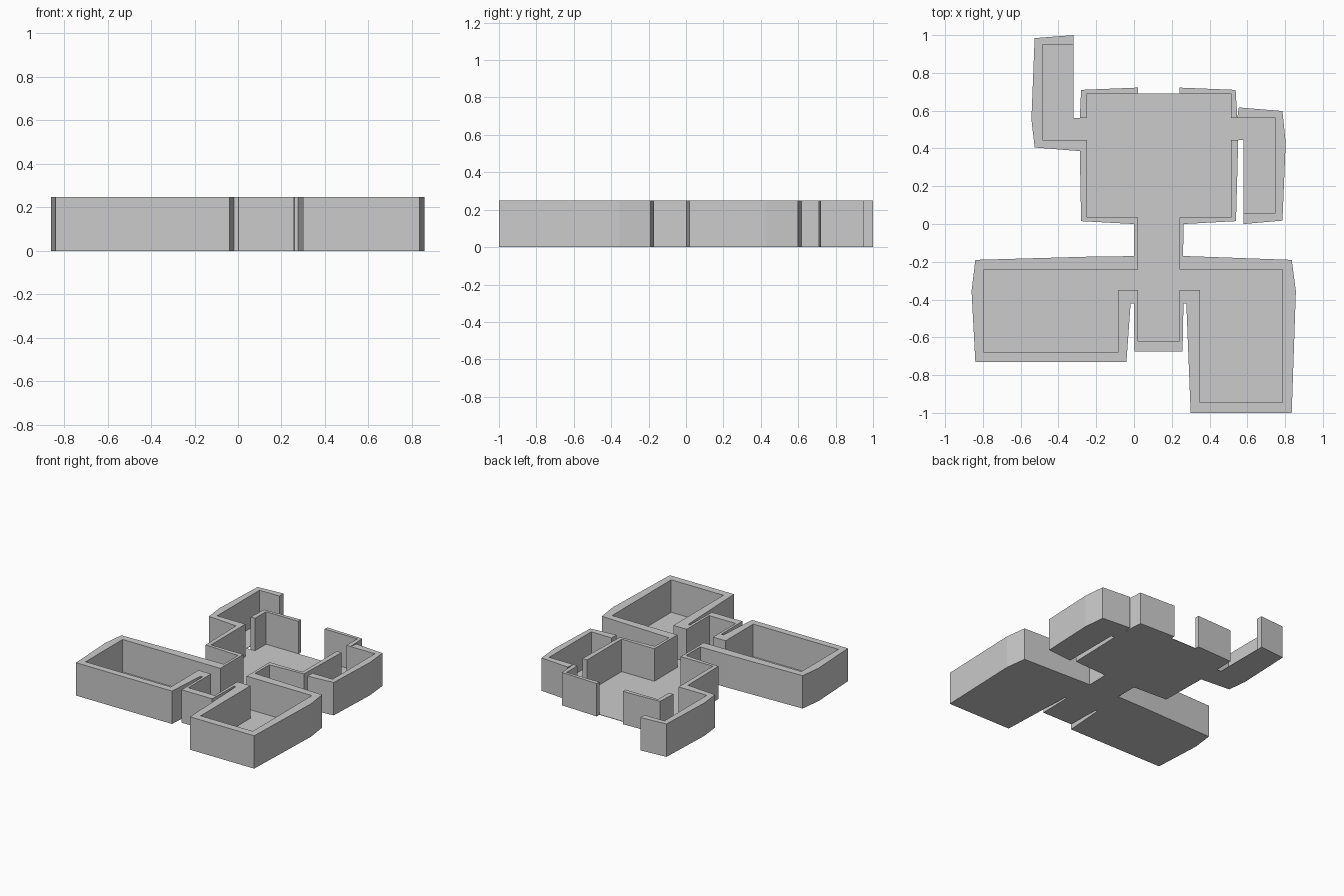
import bpy, bmesh

WALL_H = 0.248
FLOOR_T = 0.003


def prism(name, points, height):
    """Extrude a closed plan outline upward from z = 0."""
    bm = bmesh.new()
    base = bm.faces.new([bm.verts.new((x, y, 0)) for x, y in points])
    res = bmesh.ops.extrude_face_region(bm, geom=[base], use_keep_orig=True)
    top = [v for v in res["geom"] if isinstance(v, bmesh.types.BMVert)]
    bmesh.ops.translate(bm, verts=top, vec=(0, 0, height))
    bmesh.ops.recalc_face_normals(bm, faces=bm.faces)
    mesh = bpy.data.meshes.new(name)
    bm.to_mesh(mesh)
    bm.free()
    obj = bpy.data.objects.new(name, mesh)
    bpy.context.collection.objects.link(obj)
    return obj


def wall(name, outer, inner):
    """Wall between an outer face path and an inner face path."""
    return prism(name, outer + inner[::-1], WALL_H)


# Hall corner left of the back doorway
corner_in = [(0.02, 0.69), (-0.25, 0.69), (-0.25, 0.56)]
wall("hall_corner_wall",
     [(0.02, 0.722), (-0.28, 0.71), (-0.287, 0.56)], corner_in)

# Long wall: left passage, hall, corridor and both front rooms
main_in = [(-0.32, 0.95), (-0.485, 0.95), (-0.485, 0.445), (-0.25, 0.445),
           (-0.25, 0.035), (0.02, 0.035), (0.02, -0.24), (-0.795, -0.24),
           (-0.795, -0.68), (-0.085, -0.68), (-0.085, -0.35), (0.02, -0.35),
           (0.02, -0.62), (0.24, -0.62), (0.24, -0.35), (0.35, -0.35),
           (0.35, -0.945), (0.785, -0.945), (0.785, -0.24), (0.24, -0.24),
           (0.24, 0.035), (0.513, 0.035), (0.513, 0.445)]
main_out = [(-0.32, 1.0), (-0.526, 0.984), (-0.543, 0.555), (-0.526, 0.405),
            (-0.287, 0.386), (-0.28, 0.015), (0, 0), (0, -0.17),
            (-0.24, -0.173), (-0.84, -0.19), (-0.86, -0.355), (-0.84, -0.73),
            (-0.04, -0.73), (-0.018, -0.42), (0, -0.42), (0.002, -0.675),
            (0.257, -0.675), (0.262, -0.42), (0.277, -0.42), (0.3, -1.0),
            (0.835, -1.0), (0.857, -0.355), (0.835, -0.19), (0.28, -0.17),
            (0.26, -0.17), (0.262, 0), (0.54, 0.015), (0.552, 0.445)]
wall("main_wall", main_out, main_in)

# Hall corner right of the back doorway plus the right passage
right_in = [(0.58, 0.058), (0.75, 0.058), (0.75, 0.56), (0.513, 0.56),
            (0.513, 0.69), (0.24, 0.69)]
wall("right_passage_wall",
     [(0.58, 0), (0.786, 0.018), (0.803, 0.43), (0.786, 0.598), (0.555, 0.617),
      (0.547, 0.56), (0.538, 0.71), (0.24, 0.722)], right_in)

# Floor inside the walls, closing the open passage sides and the doorway
prism("floor", main_in + [(0.58, 0.445)] + right_in + corner_in
      + [(-0.32, 0.56)], FLOOR_T)
